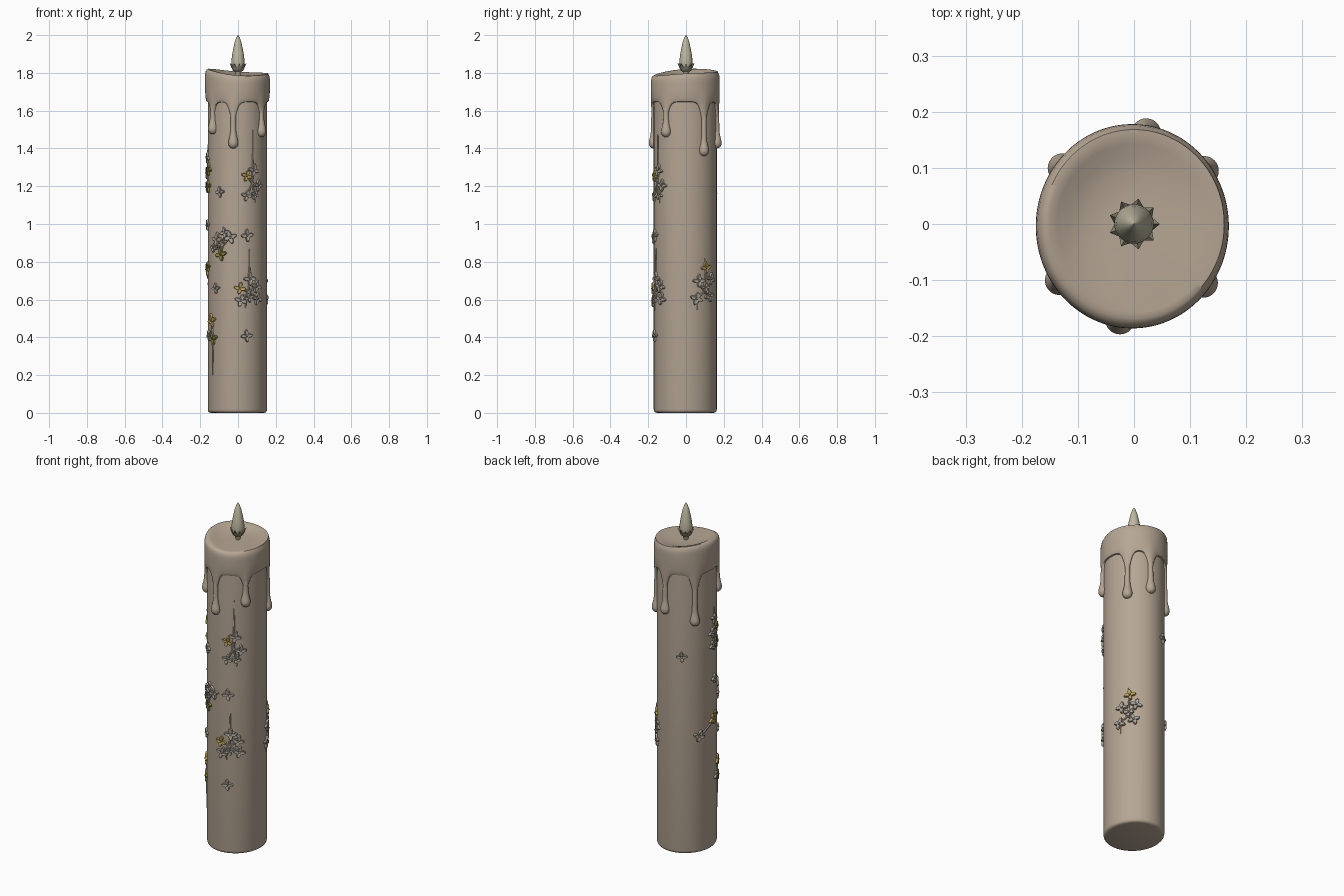
import bpy, bmesh, math, random
from math import sin, cos, pi, exp, radians
from mathutils import Vector

if "Cube" in bpy.data.objects:
    bpy.data.objects.remove(bpy.data.objects["Cube"])

random.seed(4)
CX, CY, RX, RY = -0.003, -0.004, 0.157, 0.167   # slightly oval candle body


def material(name, rgb):
    m = bpy.data.materials.new(name)
    m.diffuse_color = (*rgb, 1)
    m.use_nodes = True
    m.node_tree.nodes["Principled BSDF"].inputs["Base Color"].default_value = m.diffuse_color
    return m


WAX = material("beige_wax", (0.47, 0.385, 0.30))
FLAME = material("pale_flame", (0.52, 0.48, 0.36))
GREY = material("grey_petal", (0.40, 0.36, 0.30))
YELLOW = material("yellow_petal", (0.50, 0.36, 0.11))
GREEN = material("olive_leaf", (0.24, 0.22, 0.06))
COLLAR = material("dark_collar", (0.27, 0.24, 0.17))


def on_body(t, z, off=0.0):
    return Vector((CX + (RX + off) * cos(t), CY + (RY + off) * sin(t), z))


def make(name, bm, mat, sub=0, angle=50):
    bmesh.ops.recalc_face_normals(bm, faces=bm.faces)
    me = bpy.data.meshes.new(name)
    bm.to_mesh(me)
    bm.free()
    ob = bpy.data.objects.new(name, me)
    bpy.context.collection.objects.link(ob)
    me.materials.append(mat)
    if sub:
        ob.modifiers.new("smooth", 'SUBSURF').levels = sub
        ob.modifiers["smooth"].render_levels = sub
    bpy.ops.object.select_all(action='DESELECT')
    ob.select_set(True)
    bpy.context.view_layer.objects.active = ob
    bpy.ops.object.shade_smooth_by_angle(angle=radians(angle))
    return ob


def skin(bm, rings):
    """Join closed rings of points with quads and cap both ends."""
    vs = [[bm.verts.new(p) for p in r] for r in rings]
    n = len(vs[0])
    for a, b in zip(vs, vs[1:]):
        for i in range(n):
            j = (i + 1) % n
            bm.faces.new((a[i], a[j], b[j], b[i]))
    bm.faces.new(vs[0][::-1])
    bm.faces.new(vs[-1])


def lathe(bm, profile, x=0, y=0, n=24):
    skin(bm, [[Vector((x + r * cos(2 * pi * i / n), y + r * sin(2 * pi * i / n), z))
               for i in range(n)] for r, z in profile])


# Candle body with rounded foot
bm = bmesh.new()
skin(bm, [[on_body(2 * pi * i / 72, z, o) for i in range(72)] for o, z in
          [(-0.016, 0), (-0.007, 0.003), (-0.002, 0.009), (0, 0.018), (0, 1.7)]])
make("candle_body", bm, WAX)

# Melted wax cap: dished top, wavy rim, scalloped skirt
drips = [(radians(-98), 1.40), (radians(-37), 1.46), (radians(36), 1.36),
         (radians(81), 1.40), (radians(142), 1.345), (radians(215), 1.475)]


def rim(t):
    return 1.803 + 0.016 * cos(t - radians(140)) + 0.006 * cos(2 * t)


def skirt(t):
    z = 1.645
    for d, low in drips:
        gap = abs((t - d + pi) % (2 * pi) - pi)
        z -= (1.645 - low) * 0.62 * exp(-(gap / 0.115) ** 1.3)
    return z


N = 288
T = [2 * pi * i / N for i in range(N)]
rings = []
for f, k in [(0.02, 0), (0.3, 0.02), (0.5, 0.15), (0.68, 0.45), (0.8, 0.8), (0.88, 0.97), (0.94, 0.98)]:
    rings.append([Vector((f * 0.171 * cos(t), f * 0.179 * sin(t),
                          1.786 * (1 - k) + rim(t) * k)) for t in T])
for o, d in [(0.007, 0.006), (0.012, 0.015), (0.0145, 0.03), (0.015, 0.05)]:
    rings.append([on_body(t, rim(t) - d, o) for t in T])
for o, k in [(0.015, 0.3), (0.014, 0.55), (0.012, 0.75), (0.010, 0.9), (0.007, 0.97), (-0.004, 1)]:
    rings.append([on_body(t, (rim(t) - 0.05) * (1 - k) + skirt(t) * k, o) for t in T])
bm = bmesh.new()
skin(bm, rings)
make("wax_cap", bm, WAX)

# Hanging wax drops
for i, (t, low) in enumerate(drips):
    bm = bmesh.new()
    c = on_body(t, 0, 0.001)
    lathe(bm, [(0.008, low), (0.021, low + 0.007), (0.028, low + 0.024), (0.026, low + 0.042),
               (0.019, low + 0.065), (0.0145, low + 0.095), (0.0145, low + 0.13),
               (0.013, 1.64)], c.x, c.y, 20)
    make(f"wax_drip_{i}", bm, WAX, 1)

# Flame-shaped bulb
bm = bmesh.new()
lathe(bm, [(0.011, 1.775), (0.013, 1.80), (0.025, 1.815), (0.033, 1.835), (0.035, 1.86), (0.032, 1.89),
           (0.026, 1.925), (0.018, 1.96), (0.009, 1.987), (0.001, 2.0)], n=32)
make("flame", bm, FLAME)

# Spiky collar around the flame
bm = bmesh.new()
lathe(bm, [(0.014, 1.803), (0.027, 1.812), (0.034, 1.826), (0.035, 1.834)], n=27)
for i in range(9):
    a = 2 * pi * i / 9
    u, s = Vector((cos(a), sin(a), 0)), Vector((-sin(a), cos(a), 0))
    v = [bm.verts.new(p) for p in (u * 0.032 + s * 0.012 + Vector((0, 0, 1.825)),
                                   u * 0.032 - s * 0.012 + Vector((0, 0, 1.825)),
                                   u * 0.034 + Vector((0, 0, 1.846)),
                                   u * 0.046 + Vector((0, 0, 1.851)))]
    for f in ((0, 1, 3), (1, 2, 3), (2, 0, 3), (0, 2, 1)):
        bm.faces.new([v[k] for k in f])
make("flame_collar", bm, COLLAR, angle=30)


# Ornaments laid on the curved side
def flower(name, t0, z0, s, mat, rot=None, petals=4):
    rot = random.uniform(-0.4, 0.4) if rot is None else rot
    n = petals * 10
    bm = bmesh.new()
    rings = []
    for f, o in [(1, -0.003), (1, 0.006), (0.88, 0.011), (0.5, 0.009), (0.2, 0.007), (0.16, 0.013), (0.04, 0.015)]:
        ring = []
        for i in range(n):
            p = 2 * pi * i / n
            c = cos(petals * p / 2) ** 2
            r = s * f * ((0.42 + 0.55 * c ** 0.8 + 0.06 * c ** 8) if f > 0.3 else 0.9)
            a, b = r * cos(p + rot + pi / 2), r * sin(p + rot + pi / 2)
            ring.append(on_body(t0 + a / 0.162, z0 + b, o))
        rings.append(ring)
    skin(bm, rings)
    make(name, bm, mat, angle=40)


def stem(name, t0, z0, t1, z1, r0, r1, mat):
    bm = bmesh.new()
    rings = []
    for k in range(9):
        f = k / 8
        t, z = t0 + (t1 - t0) * f, z0 + (z1 - z0) * f
        n = Vector((cos(t), sin(t), 0))
        d = (on_body(t1, z1) - on_body(t0, z0)).normalized()
        side = d.cross(n).normalized()
        r = r0 + (r1 - r0) * f
        rings.append([on_body(t, z, 0.002) + side * r * cos(q * pi / 3) + n * r * sin(q * pi / 3)
                      for q in range(6)])
    skin(bm, rings)
    make(name, bm, mat)


def front(x):
    return -math.acos((x - CX) / RX)


def right(y):
    return math.asin((y - CY) / RY)


A, G, Y, L = radians, GREY, YELLOW, GREEN
# name: (stem joint, [(angle, z, size, colour), ...])
sprays = {
    "upper_spray": ((front(0.075), 1.215), [
        (front(0.082), 1.285, 0.034, G), (front(0.045), 1.255, 0.03, Y), (front(0.105), 1.205, 0.032, G),
        (front(0.045), 1.15, 0.03, G), (front(0.088), 1.155, 0.026, G)]),
    "middle_spray": ((front(-0.08), 0.885), [
        (front(-0.11), 0.92, 0.036, G), (front(-0.04), 0.93, 0.036, G), (front(-0.07), 0.955, 0.028, G),
        (front(-0.09), 0.84, 0.036, L), (front(-0.125), 0.875, 0.026, G)]),
    "lower_spray": ((front(0.055), 0.64), [
        (front(0.062), 0.71, 0.036, G), (front(0.01), 0.66, 0.032, Y), (front(0.095), 0.67, 0.034, G),
        (front(0.015), 0.595, 0.034, G), (front(0.1), 0.605, 0.034, G), (front(0.055), 0.61, 0.026, G)]),
    "yellow_spray": ((front(-0.135), 0.44), [
        (front(-0.137), 0.49, 0.036, Y), (front(-0.13), 0.395, 0.034, L), (front(-0.15), 0.41, 0.028, G)]),
    "left_spray": ((A(192), 1.25), [
        (A(190), 1.35, 0.03, G), (A(198), 1.29, 0.034, L), (A(184), 1.27, 0.032, G),
        (A(196), 1.20, 0.032, L), (A(185), 1.195, 0.03, G)]),
    "back_left_spray": ((A(168), 0.72), [
        (A(186), 0.76, 0.034, Y), (A(151), 0.69, 0.034, G), (A(195), 0.775, 0.026, L)]),
    "right_spray": ((right(0.095), 0.64), [
        (right(0.105), 0.77, 0.032, Y), (right(0.068), 0.70, 0.034, G), (right(0.128), 0.71, 0.034, G),
        (right(0.1), 0.665, 0.028, G), (right(0.055), 0.605, 0.034, G), (right(0.12), 0.62, 0.032, G)]),
}
for name, ((jt, jz), blooms) in sprays.items():
    for i, (t, z, s, m) in enumerate(blooms):
        flower(f"{name}_flower_{i}", t, z, s, m)
        stem(f"{name}_stem_{i}", jt, jz, t, z, 0.006, 0.005, G)

# Lone four-petal flowers
for i, (t, z, s) in enumerate([(front(-0.095), 1.17, 0.029), (front(0.048), 0.94, 0.034),
                               (front(-0.115), 0.66, 0.028), (front(0.045), 0.408, 0.032),
                               (A(117), 1.165, 0.03), (A(191), 0.995, 0.028)]):
    flower(f"lone_flower_{i}", t, z, s, G, 0.1)

# Long tapering wax streaks and short tails
for i, (t, z0, z1) in enumerate([(front(0.078), 1.3, 1.5), (front(0.06), 0.72, 0.88),
                                 (front(-0.132), 0.38, 0.2), (A(190), 1.36, 1.42),
                                 (front(0.09), 1.16, 1.11), (front(0.04), 0.6, 0.54),
                                 (right(0.06), 0.6, 0.54), (right(0.1), 0.77, 0.83)]):
    stem(f"wax_streak_{i}", t, z0, t, z1, 0.006, 0.001, WAX)
